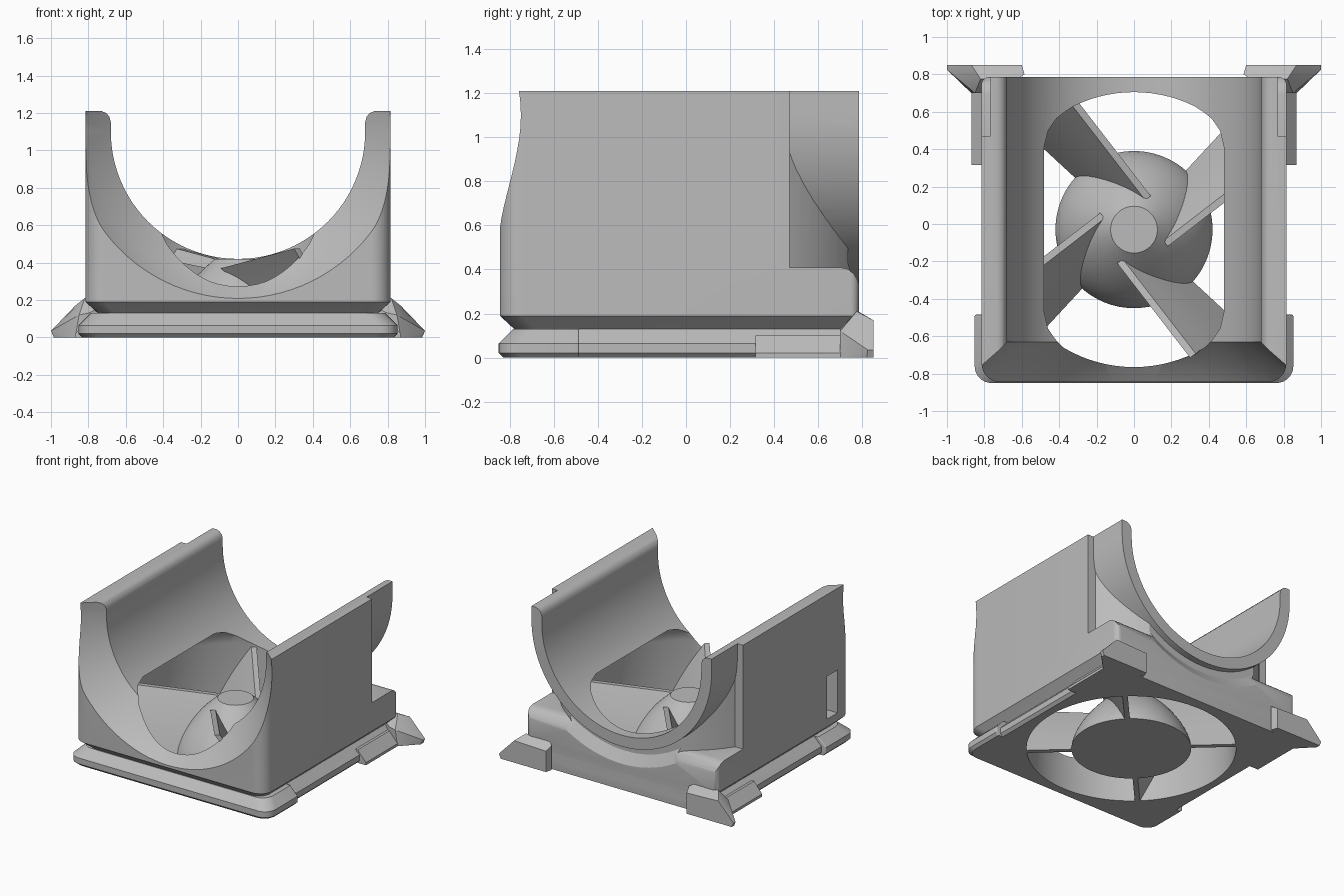
import bpy, bmesh, math
from mathutils import Vector

cube = bpy.data.objects.get("Cube")
if cube:
    bpy.data.objects.remove(cube, do_unlink=True)

grey = bpy.data.materials.new("plain grey")
grey.use_nodes = True
colour = (0.5, 0.5, 0.5, 1)
grey.diffuse_color = colour
grey.node_tree.nodes["Principled BSDF"].inputs["Base Color"].default_value = colour

AXIS_Z = 1.1      # height of the trough axis
FAN_Y = -0.03     # centre of the fan duct


def finish(name, bm):
    bmesh.ops.recalc_face_normals(bm, faces=bm.faces)
    mesh = bpy.data.meshes.new(name)
    bm.to_mesh(mesh)
    bm.free()
    mesh.materials.append(grey)
    ob = bpy.data.objects.new(name, mesh)
    bpy.context.collection.objects.link(ob)
    return ob


def loft(name, rings):
    """Skin equal-length closed rings and cap both ends."""
    bm = bmesh.new()
    loops = [[bm.verts.new(p) for p in ring] for ring in rings]
    n = len(loops[0])
    for a, b in zip(loops, loops[1:]):
        for i in range(n):
            j = (i + 1) % n
            bm.faces.new((a[i], a[j], b[j], b[i]))
    bm.faces.new(loops[0])
    bm.faces.new(loops[-1])
    return finish(name, bm)


def rect(x0, x1, y0, y1, z, front_r, back_r):
    pts = []
    for cx, cy, r, start in ((x1, y1, back_r, 0), (x0, y1, back_r, 90),
                             (x0, y0, front_r, 180), (x1, y0, front_r, 270)):
        ox = cx - r if cx == x1 else cx + r
        oy = cy - r if cy == y1 else cy + r
        for k in range(9):
            a = math.radians(start + k * 90 / 8)
            pts.append((ox + r * math.cos(a), oy + r * math.sin(a), z))
    return pts


def slab(name, x0, x1, y0, y1, levels, front_r=0.02, back_r=0.02):
    """Rounded block whose front and sides are inset per level; the back stays flush."""
    return loft(name, [rect(x0 + d, x1 - d, y0 + d, y1, z, front_r, back_r)
                       for d, z in levels])


def prism_y(name, profile, y0, y1):
    return loft(name, [[(x, y, z) for x, z in profile] for y in (y0, y1)])


def circle_y(r, y, n=96):
    return [(r * math.cos(t * math.tau / n), y, AXIS_Z + r * math.sin(t * math.tau / n))
            for t in range(n)]


def revolve_z(name, profile, n=96):
    return loft(name, [[(r * math.cos(t * math.tau / n),
                         FAN_Y + r * math.sin(t * math.tau / n), z)
                        for t in range(n)] for r, z in profile])


def u_profile(r, upper):
    """Half circle opening upward, continued by mirrored upper points."""
    arc = [(r * math.cos(a), AXIS_Z + r * math.sin(a))
           for a in (math.pi + k * math.pi / 48 for k in range(49))]
    return arc + upper + [(-x, z) for x, z in reversed(upper)]


def boolean(target, cutter, op='DIFFERENCE'):
    mod = target.modifiers.new("cut", 'BOOLEAN')
    mod.operation, mod.solver, mod.object = op, 'EXACT', cutter
    bpy.context.view_layer.objects.active = target
    bpy.ops.object.modifier_apply(modifier=mod.name)


def hull(name, pts):
    bm = bmesh.new()
    for p in pts:
        bm.verts.new(p)
    bmesh.ops.convex_hull(bm, input=bm.verts)
    loose = [v for v in bm.verts if not v.link_faces]
    bmesh.ops.delete(bm, geom=loose, context='VERTS')
    return finish(name, bm)


# Housing block with an undercut foot
body = slab("housing", -0.815, 0.815, -0.845, 0.785,
            [(0.065, 0.11), (0.065, 0.13), (0, 0.19), (0, 1.21)], 0.1, 0.04)

# Trough, flared front mouth and fan duct
lip = [(0.68, 1.15), (0.687, 1.18), (0.705, 1.2), (0.735, 1.212), (0.735, 1.5)]
trough = prism_y("trough_cutter", u_profile(0.68, lip), -1.2, 1.2)
mouth = loft("mouth_cutter", [circle_y(r, y) for r, y in (
    (0.66, -0.614), (0.68, -0.63), (0.815, -0.75), (0.89, -0.843), (0.96, -0.94))])
duct = revolve_z("duct_cutter", [(0.735, -0.1), (0.735, 0.5), (0.725, 0.56),
                                 (0.7, 0.6), (0.65, 0.62)])

# Rear relief around the projecting half pipe, leaving a rounded ledge
pipe = prism_y("pipe_keeper", u_profile(0.767, [(0.767, 1.6)]), 0.3, 1.4)
wall = revolve_z("wall_keeper", [(0.9, -0.2), (0.9, 1.7)])
ledge = [(0.47, 1.5), (0.47, 0.41), (0.7, 0.41), (0.735, 0.402), (0.762, 0.38),
         (0.78, 0.35), (0.79, 0.32), (1.2, 0.32), (1.2, 1.5)]
relief = loft("relief_cutter", [[(x, y, z) for y, z in ledge] for x in (-1.1, 1.1)])
scoop = loft("scoop_cutter", [circle_y(0.82, 0.735), circle_y(0.9, 0.785),
                              circle_y(0.92, 0.8)])
boolean(relief, pipe)
boolean(relief, wall)
boolean(scoop, pipe)

# Small pocket in the right wall
pocket = slab("pocket_cutter", -1.0, -0.7, -0.68, -0.55, [(0, 0.25), (0, 0.58)], 0.01, 0.01)
for cutter in (relief, scoop, trough, mouth, duct, pocket):
    boolean(body, cutter)

# Base flange with chamfered edge and side tabs
edge = [(0.02, 0), (0, 0.02), (0, 0.065), (0.065, 0.13)]
flange = slab("base_flange", -0.815, 0.815, -0.85, 0.785, edge, 0.08, 0.02)
front_tabs = slab("front_tabs", -0.852, 0.852, -0.85, -0.485, edge, 0.09, 0.01)
rear_tabs = prism_y("rear_tabs", [(-0.87, 0), (0.87, 0), (0.87, 0.02), (0.8, 0.1),
                                  (-0.8, 0.1), (-0.87, 0.02)], 0.315, 0.78)
for part in (front_tabs, rear_tabs):
    boolean(flange, part, 'UNION')
boolean(flange, duct)
parts = [body, flange]

# Rear corner wings
for side, s in (("left", 1), ("right", -1)):
    pts = [(0.6, 0.85, 0), (0.585, 0.8, 0), (0.8, 0.7, 0), (0.87, 0.7, 0),
           (0.985, 0.82, 0), (0.985, 0.85, 0), (1, 0.85, 0.035), (1, 0.825, 0.035),
           (0.6, 0.85, 0.16), (0.585, 0.8, 0.19), (0.8, 0.7, 0.13), (0.85, 0.7, 0.12),
           (0.62, 0.78, 0.21), (0.82, 0.775, 0.21), (0.87, 0.85, 0.17)]
    parts.append(hull(side + "_wing", [(x * s, y, z) for x, y, z in pts]))

# Tapered hub with a flat top
taper = [(0.42 - 0.295 * (k / 12) ** 1.6, 0.42 * k / 12) for k in range(13)]
parts.append(revolve_z("fan_hub", taper))

# Four pitched blades running from radial feet to rising top edges
foot = (Vector((0.22, 0.2, 0)), Vector((0.53, 0.535, 0)))
crest = (Vector((0.18, -0.09, 0.37)), Vector((0.685, 0.3, 0.475)))
thick = Vector((-0.022, 0.03, 0))
for b in range(4):
    c, s = math.cos(b * math.pi / 2), math.sin(b * math.pi / 2)
    rings = []
    for k in range(9):
        t = k / 8
        bulge = Vector((0, 0, 0.02 * math.sin(t * math.pi)))
        inner, outer = (p.lerp(q, t) + bulge for p, q in zip(foot, crest))
        ring = [inner, outer, outer + thick, inner + thick]
        rings.append([(c * p.x - s * p.y, FAN_Y + s * p.x + c * p.y, p.z) for p in ring])
    parts.append(loft("fan_blade_%d" % (b + 1), rings))

# Remove construction helpers, then shade
for ob in (trough, mouth, duct, pipe, wall, relief, scoop, pocket, front_tabs, rear_tabs):
    bpy.data.objects.remove(ob, do_unlink=True)
bpy.ops.object.select_all(action='DESELECT')
for ob in parts:
    ob.select_set(True)
bpy.context.view_layer.objects.active = body
bpy.ops.object.shade_smooth_by_angle(angle=math.radians(30))
